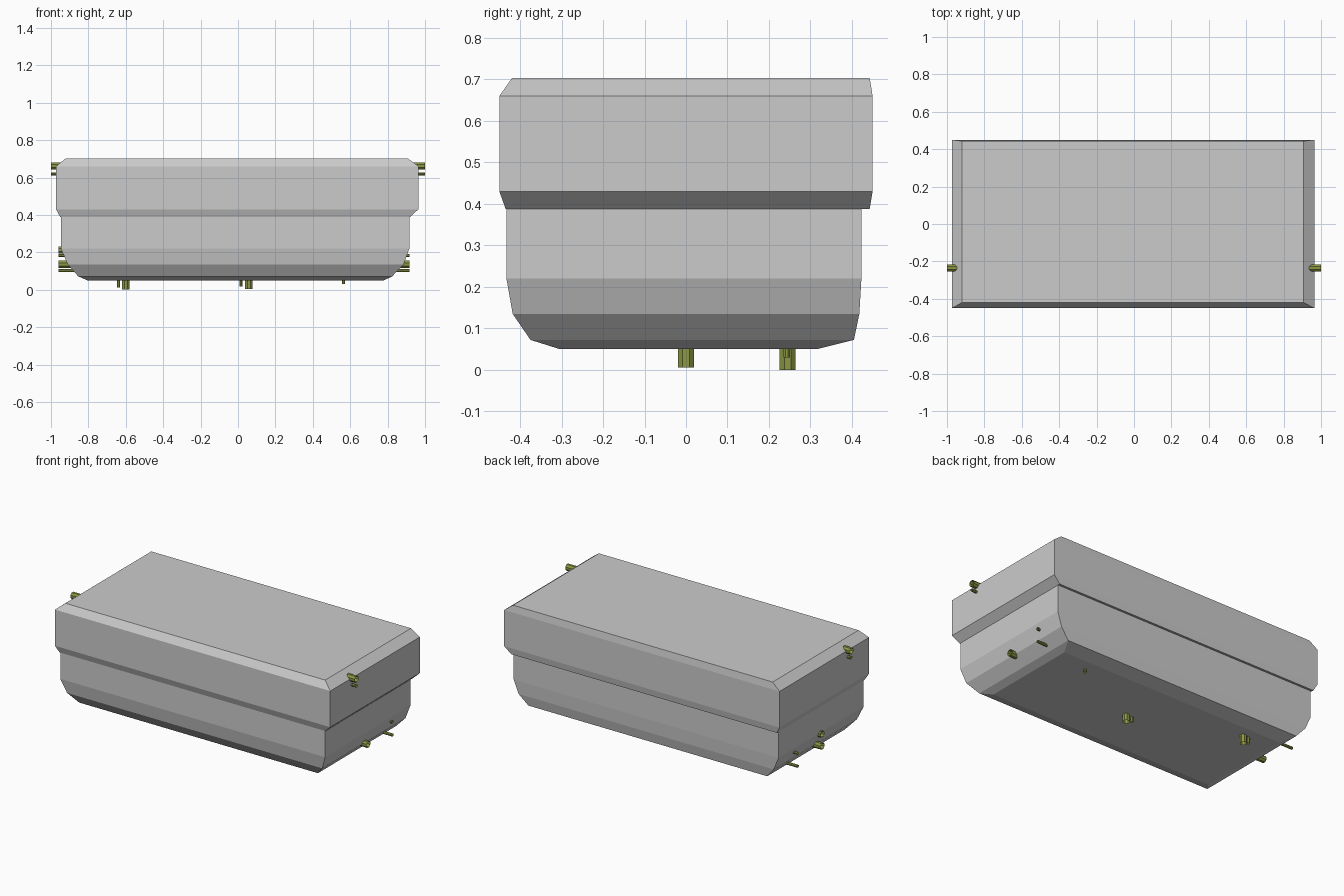
import bpy, bmesh, math
from mathutils import Matrix, Vector

if "Cube" in bpy.data.objects:
    bpy.data.objects.remove(bpy.data.objects["Cube"])

olive = bpy.data.materials.new("olive_pipe")
olive.diffuse_color = (0.27, 0.31, 0.06, 1)
olive.use_nodes = True
olive.node_tree.nodes["Principled BSDF"].inputs["Base Color"].default_value = olive.diffuse_color


def finish(bm, name, mat=None):
    me = bpy.data.meshes.new(name)
    bm.to_mesh(me)
    bm.free()
    ob = bpy.data.objects.new(name, me)
    bpy.context.collection.objects.link(ob)
    if mat:
        me.materials.append(mat)
    return ob


def shell(name, rings, cap):
    """Loft rectangular rings (z, x0, x1, y0, y1) from the bottom up; cap one ring."""
    bm = bmesh.new()
    loops = [[bm.verts.new(c) for c in ((x0, y0, z), (x1, y0, z), (x1, y1, z), (x0, y1, z))]
             for z, x0, x1, y0, y1 in rings]
    for a, b in zip(loops, loops[1:]):
        for i in range(4):
            j = (i + 1) % 4
            bm.faces.new((a[i], a[j], b[j], b[i]))
    bm.faces.new(loops[cap] if cap else loops[0][::-1])
    return finish(bm, name)


def pipe(name, start, end, r):
    """Open-ended eight-sided pipe between two points."""
    a, b = Vector(start), Vector(end)
    d = b - a
    bm = bmesh.new()
    rot = d.to_track_quat('Z', 'Y').to_matrix().to_4x4()
    bmesh.ops.create_cone(bm, cap_ends=False, segments=8, radius1=r, radius2=r, depth=d.length,
                          matrix=Matrix.Translation((a + b) / 2) @ rot
                          @ Matrix.Rotation(math.pi / 8, 4, 'Z'))
    return finish(bm, name, olive)


# Tub with a rounded-off underside
tub_top = (0.392, -0.947, 0.916, -0.433, 0.423)
shell("tub", [
    (0.05, -0.805, 0.78, -0.305, 0.317),
    (0.072, -0.855, 0.825, -0.375, 0.405),
    (0.135, -0.91, 0.885, -0.418, 0.418),
    (0.22, -0.947, 0.916, -0.433, 0.423),
    tub_top], 0)

# Lid overhanging the tub, chamfered at the top
shell("lid", [
    tub_top,
    (0.388, -0.95, 0.919, -0.435, 0.443),
    (0.43, -0.973, 0.964, -0.45, 0.45),
    (0.66, -0.973, 0.964, -0.45, 0.45),
    (0.703, -0.92, 0.907, -0.42, 0.443)], -1)

# Pipe stubs on both ends, thick and thin
THICK, THIN = 0.021, 0.009
for side, s, reach in (("left", -1, 0.96), ("right", 1, 0.917)):
    for part, y, z, r, x in (("upper_pipe", -0.235, 0.662, THICK, 1.0),
                             ("upper_thin_pipe", -0.235, 0.619, THIN, 1.0),
                             ("lower_pipe", 0.0, 0.136, THICK, reach),
                             ("lower_thin_pipe", 0.245, 0.102, THIN, reach),
                             ("middle_thin_pipe", 0.245, 0.184, THIN, reach)):
        pipe(f"{side}_{part}", (s * 0.8 if x < 1 else s * 0.9, y, z), (s * x, y, z), r)
pipe("left_middle_pipe", (-0.8, 0, 0.212), (-0.96, 0, 0.212), THICK)

# Pipe stubs under the tub
for i, (x, y, z, r) in enumerate(((-0.6, 0.245, 0, THICK), (-0.638, 0.245, 0.012, THIN),
                                  (0.058, 0, 0.005, THICK), (0.016, 0, 0.017, THIN),
                                  (0.565, 0.243, 0.03, THIN))):
    pipe(f"bottom_pipe_{i + 1}", (x, y, 0.1), (x, y, z), r)
